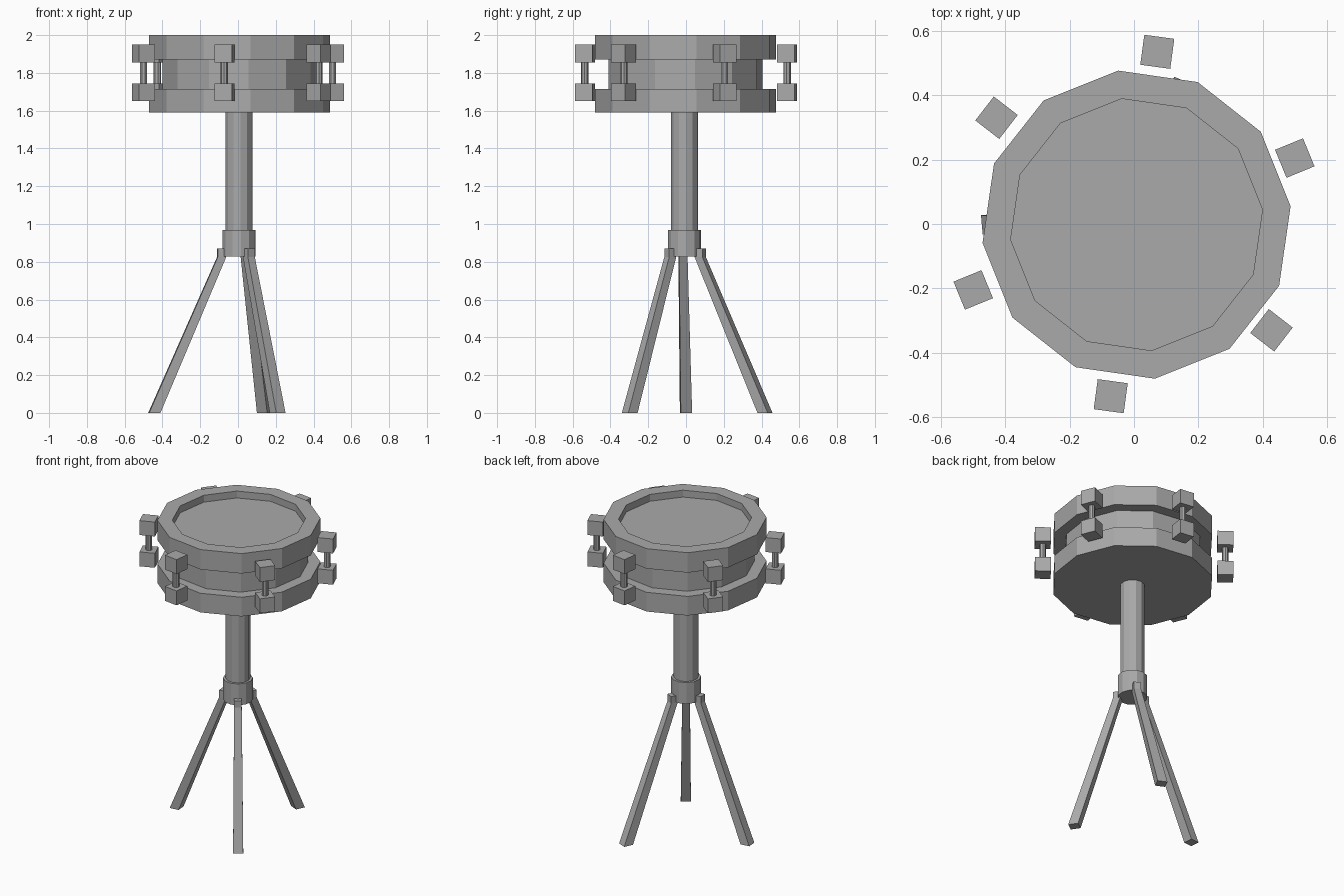
import bpy, bmesh, math
from mathutils import Vector, Matrix

if "Cube" in bpy.data.objects:
    bpy.data.objects.remove(bpy.data.objects["Cube"], do_unlink=True)

grey = bpy.data.materials.new("plain_grey")
grey.use_nodes = True
colour = (0.4, 0.4, 0.4, 1)
grey.diffuse_color = colour
grey.node_tree.nodes["Principled BSDF"].inputs["Base Color"].default_value = colour

TURN = math.radians(6.8)
DRUM = (0.008, -0.002)
STAND = (0.005, -0.008)


def finish(name, bm):
    bmesh.ops.recalc_face_normals(bm, faces=bm.faces)
    mesh = bpy.data.meshes.new(name)
    bm.to_mesh(mesh)
    bm.free()
    mesh.materials.append(grey)
    ob = bpy.data.objects.new(name, mesh)
    bpy.context.collection.objects.link(ob)
    return ob


def loft(bm, rings):
    """Skin a stack of vertex rings and cap both ends."""
    loops = [[bm.verts.new(p) for p in ring] for ring in rings]
    for a, b in zip(loops, loops[1:]):
        for i in range(len(a)):
            j = (i + 1) % len(a)
            bm.faces.new((a[i], a[j], b[j], b[i]))
    bm.faces.new(loops[0])
    bm.faces.new(loops[-1])


def ring(centre, radius, z, sides, turn=TURN):
    return [Vector((centre[0] + radius * math.cos(turn + math.tau * i / sides),
                    centre[1] + radius * math.sin(turn + math.tau * i / sides), z))
            for i in range(sides)]


def turned(name, centre, profile, sides=12):
    bm = bmesh.new()
    loft(bm, [ring(centre, r, z, sides) for r, z in profile])
    return finish(name, bm)


# Drum body: closed lower hoop, narrower shell, upper hoop with a recessed head
turned("lower_hoop", DRUM, [(0.482, 1.59), (0.482, 1.715)])
turned("shell", DRUM, [(0.41, 1.715), (0.41, 1.87)])
turned("upper_hoop_and_head", DRUM,
       [(0.482, 1.87), (0.482, 2.0), (0.394, 2.0), (0.394, 1.955)])

# Stand: pole and collar
turned("pole", STAND, [(0.073, 0.9), (0.073, 1.59)])
turned("collar", STAND, [(0.088, 0.828), (0.088, 0.967)])

# Tension lugs: two blocks joined by a thin rod, six around the drum
for k in range(6):
    angle = math.radians(22.3 + 60 * k)
    spot = Vector((0.54 * math.cos(angle), 0.54 * math.sin(angle), 0))
    spin = Matrix.Rotation(angle, 4, "Z")
    bm = bmesh.new()
    for z in (1.698, 1.902):
        bmesh.ops.create_cube(
            bm, size=0.094, matrix=Matrix.Translation(spot + Vector((0, 0, z))) @ spin)
    loft(bm, [ring(spot, 0.02, z, 8, angle) for z in (1.745, 1.855)])
    finish(f"tension_lug_{k + 1}", bm)


# Tripod legs: short upright heel on the collar, then a splayed, widening leg
def square(x, y, z, size, angle):
    return ring((x, y), size / math.sqrt(2), z, 4, angle + math.pi / 4)


for name, degrees, foot in (("front_leg", -55, (0.21, -0.298)),
                            ("back_leg", 65, (0.14, 0.418)),
                            ("side_leg", 185, (-0.443, 0.0))):
    angle = math.radians(degrees)
    x = STAND[0] + 0.092 * math.cos(angle)
    y = STAND[1] + 0.092 * math.sin(angle)
    bm = bmesh.new()
    loft(bm, [square(*foot, 0, 0.06, angle),
              square(x, y, 0.825, 0.045, angle),
              square(x, y, 0.87, 0.045, angle)])
    finish(name, bm)
